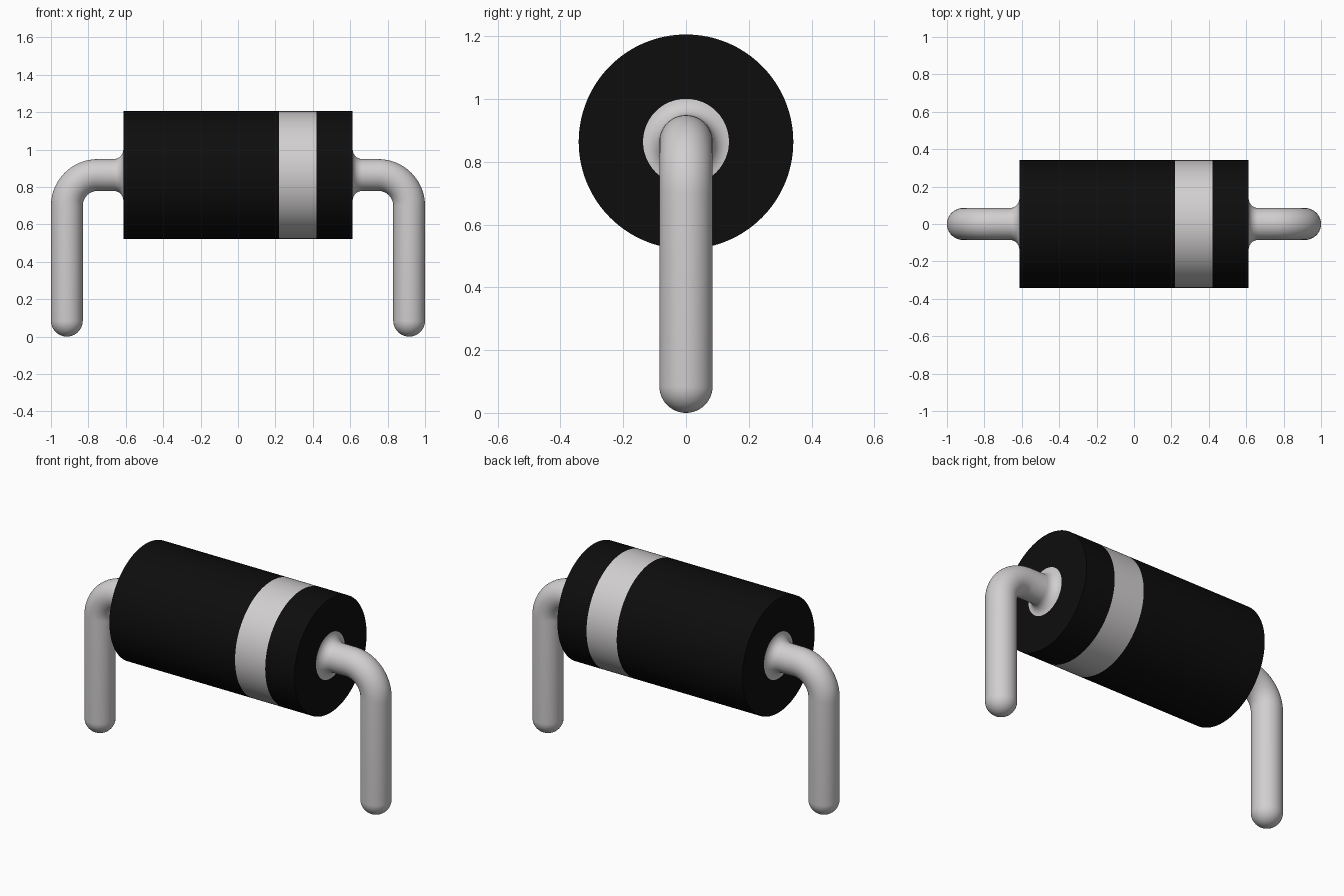
import bpy
import bmesh
from math import sin, cos, pi, radians

if "Cube" in bpy.data.objects:
    bpy.data.objects.remove(bpy.data.objects["Cube"])

AXIS_Z = 0.864      # height of the body axis
BODY_R, BODY_X = 0.342, 0.613
WIRE_R, LEG_X = 0.085, 0.915
BEND_R = 0.165
FILLET_R = 0.052


def material(name, color, roughness):
    m = bpy.data.materials.new(name)
    m.use_nodes = True
    m.diffuse_color = (*color, 1)
    bsdf = m.node_tree.nodes["Principled BSDF"]
    bsdf.inputs["Base Color"].default_value = (*color, 1)
    bsdf.inputs["Roughness"].default_value = roughness
    return m


black = material("black plastic", (0.004, 0.004, 0.004), 0.5)
silver = material("silver grey", (0.64, 0.62, 0.625), 0.5)


def sweep(name, rings, segments, materials, cap_start=True):
    """Loft circles given as (x, z, downward heading, radius)."""
    bm = bmesh.new()
    loops = []
    for x, z, a, r in rings:
        loop = []
        for i in range(segments):
            t = 2 * pi * i / segments
            loop.append(bm.verts.new((x + r * cos(t) * sin(a),
                                      r * sin(t),
                                      z + r * cos(t) * cos(a))))
        loops.append(loop)
    for p, q in zip(loops, loops[1:]):
        for i in range(segments):
            j = (i + 1) % segments
            bm.faces.new((p[i], p[j], q[j], q[i]))
    if cap_start:
        bm.faces.new(loops[0])
    bm.faces.new(loops[-1])
    bmesh.ops.recalc_face_normals(bm, faces=bm.faces)
    mesh = bpy.data.meshes.new(name)
    bm.to_mesh(mesh)
    bm.free()
    for m in materials:
        mesh.materials.append(m)
    mesh.shade_smooth()
    mesh.set_sharp_from_angle(angle=radians(35))
    obj = bpy.data.objects.new(name, mesh)
    bpy.context.collection.objects.link(obj)
    return obj


# Cylindrical body with a pale polarity band
BAND = (0.22, 0.42)
body = sweep("body", [(x, AXIS_Z, 0, BODY_R) for x in (-BODY_X, *BAND, BODY_X)],
             128, [black, silver])
for face in body.data.polygons:
    if BAND[0] < face.center.x < BAND[1] and abs(face.normal.x) < 0.5:
        face.material_index = 1

# Bent wire lead: flared root, quarter bend, straight leg, domed tip
rings = [(BODY_X - 0.01, AXIS_Z, 0, WIRE_R + FILLET_R)]
for i in range(9):
    u = pi / 2 * i / 8
    rings.append((BODY_X + FILLET_R * (1 - cos(u)), AXIS_Z, 0,
                  WIRE_R + FILLET_R * (1 - sin(u))))
for i in range(17):
    a = pi / 2 * i / 16
    rings.append((LEG_X - BEND_R * (1 - sin(a)),
                  AXIS_Z - BEND_R * (1 - cos(a)), a, WIRE_R))
for i in range(12):
    u = radians(86) * i / 11
    rings.append((LEG_X, WIRE_R * (1 - sin(u)), pi / 2, WIRE_R * cos(u)))
leads = sweep("wire_leads", rings, 48, [silver], cap_start=False)

# Matching lead on the other end
mirror = leads.modifiers.new("mirror", "MIRROR")
mirror.use_axis = (True, False, False)
